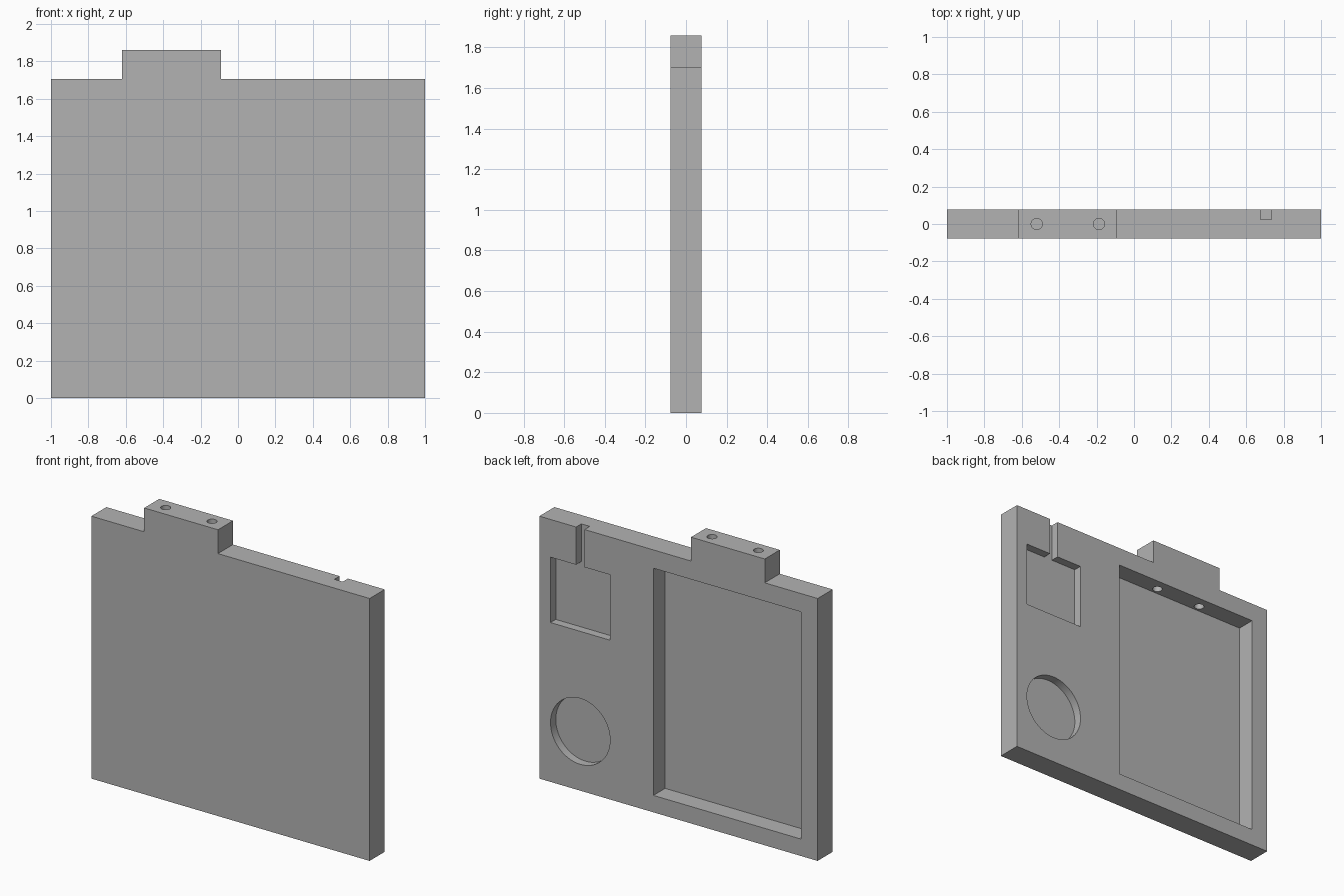
import bpy
import bmesh
from math import cos, sin, tau
from mathutils import Vector

cube = bpy.data.objects.get("Cube")
if cube:
    bpy.data.objects.remove(cube, do_unlink=True)

HALF = 0.077           # half the panel thickness
SHALLOW = HALF - 0.054  # floor of the shallow recesses
DEEP = HALF - 0.12      # floor of the large recess

grey = bpy.data.materials.new("plain grey")
grey.use_nodes = True
colour = (0.45, 0.45, 0.45, 1)
grey.diffuse_color = colour
grey.node_tree.nodes["Principled BSDF"].inputs["Base Color"].default_value = colour


def prism(name, points, direction):
    """Extrude a closed 3D outline along a direction."""
    bm = bmesh.new()
    face = bm.faces.new([bm.verts.new(p) for p in points])
    result = bmesh.ops.extrude_face_region(bm, geom=[face])
    moved = [g for g in result["geom"] if isinstance(g, bmesh.types.BMVert)]
    bmesh.ops.translate(bm, verts=moved, vec=Vector(direction))
    bmesh.ops.recalc_face_normals(bm, faces=bm.faces)
    mesh = bpy.data.meshes.new(name)
    bm.to_mesh(mesh)
    bm.free()
    mesh.materials.append(grey)
    obj = bpy.data.objects.new(name, mesh)
    bpy.context.collection.objects.link(obj)
    return obj


def upright(name, outline, y0, y1):
    """Prism from an x-z outline running from y0 to y1."""
    return prism(name, [(x, y0, z) for x, z in outline], (0, y1 - y0, 0))


def circle(cx, cy, radius, count):
    return [(cx + radius * cos(tau * i / count), cy + radius * sin(tau * i / count))
            for i in range(count)]


# Panel with the raised tab on its top edge
panel = upright("panel", [(-1, 0), (1, 0), (1, 1.705), (-0.09, 1.705), (-0.09, 1.86),
                          (-0.62, 1.86), (-0.62, 1.705), (-1, 1.705)], -HALF, HALF)

# Recesses in the back: large bay, square pocket with its channel, round pocket
BACK = HALF + 0.1
cutters = [
    upright("bay_cutter", [(-0.88, 0.11), (0.18, 0.11), (0.18, 1.586), (-0.88, 1.586)],
            DEEP, BACK),
    upright("square_pocket_cutter",
            [(0.493, 1.035), (0.92, 1.035), (0.92, 1.46), (0.736, 1.46),
             (0.736, 1.8), (0.676, 1.8), (0.676, 1.46), (0.493, 1.46)], SHALLOW, BACK),
    upright("round_pocket_cutter", circle(0.706, 0.385, 0.214, 64), SHALLOW, BACK),
]

# Holes from the top of the tab into the large bay
for x in (-0.52, -0.187):
    outline = [(px, py, 1.5) for px, py in circle(x, 0, 0.03, 32)]
    cutters.append(prism("hole_cutter", outline, (0, 0, 0.5)))

# Cut everything, then drop the cutters
bpy.context.view_layer.objects.active = panel
panel.select_set(True)
for cutter in cutters:
    mod = panel.modifiers.new(cutter.name, "BOOLEAN")
    mod.operation = "DIFFERENCE"
    mod.solver = "EXACT"
    mod.object = cutter
    bpy.ops.object.modifier_apply(modifier=mod.name)
    bpy.data.objects.remove(cutter, do_unlink=True)

bpy.ops.object.shade_smooth_by_angle()
